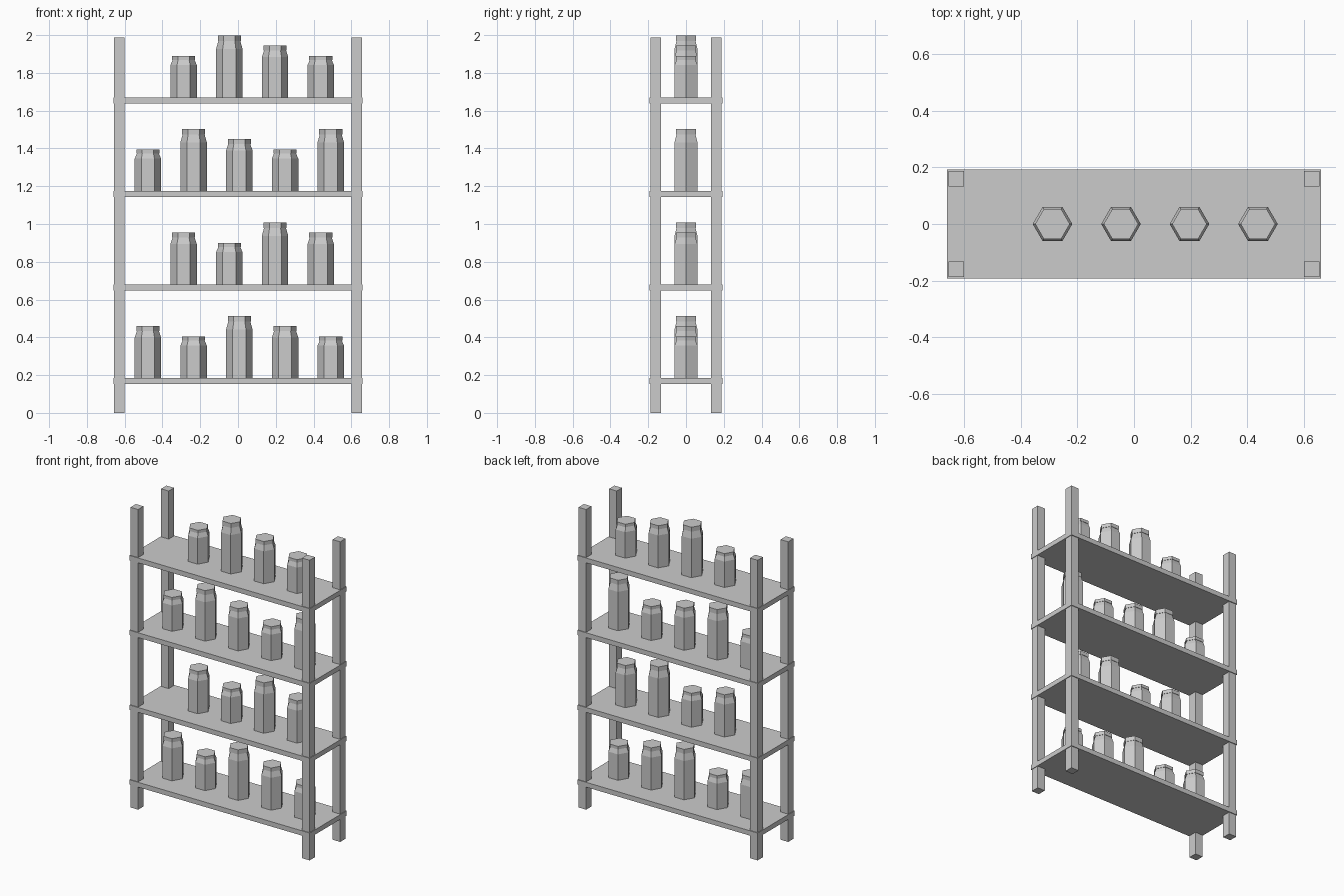
import bpy, bmesh, math

cube = bpy.data.objects.get("Cube")
if cube:
    bpy.data.objects.remove(cube, do_unlink=True)

grey = bpy.data.materials.new("plain_grey")
grey.use_nodes = True
COLOUR = (0.6, 0.6, 0.6, 1)
grey.diffuse_color = COLOUR
grey.node_tree.nodes["Principled BSDF"].inputs["Base Color"].default_value = COLOUR


def add_object(name, bm, location):
    bmesh.ops.recalc_face_normals(bm, faces=bm.faces)
    mesh = bpy.data.meshes.new(name)
    bm.to_mesh(mesh)
    bm.free()
    mesh.materials.append(grey)
    obj = bpy.data.objects.new(name, mesh)
    obj.location = location
    bpy.context.collection.objects.link(obj)


def box(name, size, location):
    bm = bmesh.new()
    bmesh.ops.create_cube(bm, size=1)
    bmesh.ops.scale(bm, vec=size, verts=bm.verts)
    add_object(name, bm, location)


def jar(name, height, location):
    # Six-sided body, tapered shoulder, short neck and overhanging lid
    profile = [(0.07, 0), (0.07, 0.78), (0.058, 0.91),
               (0.061, 0.91), (0.061, 1)]
    bm = bmesh.new()
    rings = []
    for radius, level in profile:
        rings.append([bm.verts.new((radius * math.cos(i * math.pi / 3),
                                    radius * math.sin(i * math.pi / 3),
                                    level * height)) for i in range(6)])
    for low, high in zip(rings, rings[1:]):
        for i in range(6):
            j = (i + 1) % 6
            bm.faces.new((low[i], low[j], high[j], high[i]))
    bm.faces.new(rings[0][::-1])
    bm.faces.new(rings[-1])
    add_object(name, bm, location)


# Corner posts
for side, x in (("right", -0.628), ("left", 0.628)):
    for end, y in (("front", -0.16), ("back", 0.16)):
        box(f"{end}_{side}_post", (0.056, 0.056, 1.987), (x, y, 0.9935))

# Shelves, each with a row of jars in short, medium and tall sizes
HEIGHTS = {"S": 0.22, "M": 0.275, "L": 0.33}
for level, row in enumerate(("MSLMS", "MSLM", "SLMSL", "SLMS")):
    top = 0.184 + level * 0.495
    box(f"shelf_{level + 1}", (1.32, 0.386, 0.032), (0, 0, top - 0.016))
    start = -0.477 if len(row) == 5 else -0.288
    for i, size in enumerate(row):
        jar(f"jar_{level + 1}_{i + 1}", HEIGHTS[size], (start + i * 0.242, 0, top))
